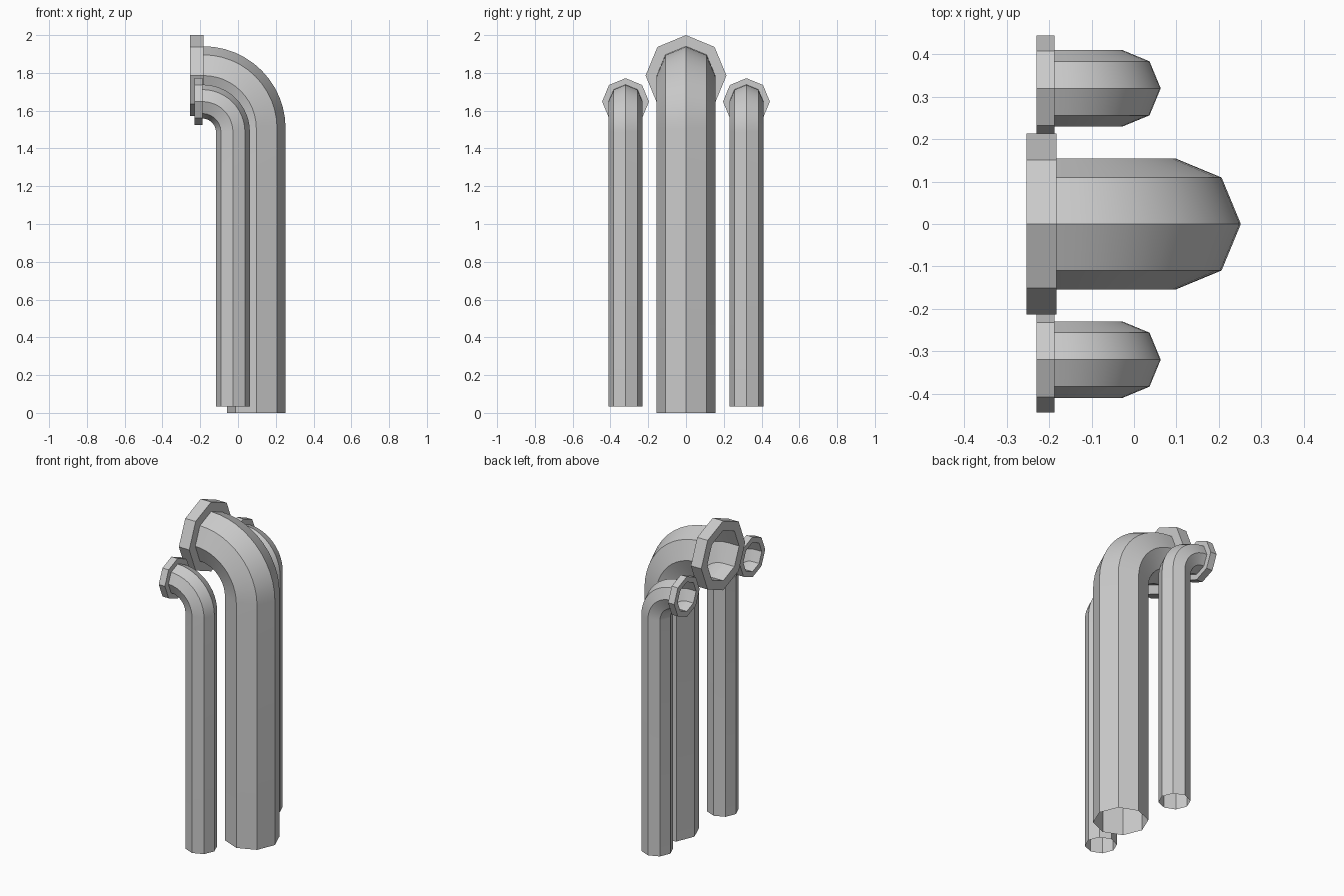
import bpy, bmesh
from math import sin, cos, pi, radians
from mathutils import Vector

cube = bpy.data.objects.get("Cube")
if cube:
    bpy.data.objects.remove(cube, do_unlink=True)

SIDES = 8
BEND_STEPS = 12

metal = bpy.data.materials.new("light grey metal")
metal.use_nodes = True
grey = (0.6, 0.6, 0.6, 1)
metal.diffuse_color = grey
metal.node_tree.nodes["Principled BSDF"].inputs["Base Color"].default_value = grey


def add_ring(bm, centre, axis_out, radius):
    """Octagon around a point; one axis is y, the other is axis_out."""
    y = Vector((0, 1, 0))
    return [bm.verts.new(centre + radius * (cos(2 * pi * i / SIDES) * axis_out
                                            + sin(2 * pi * i / SIDES) * y))
            for i in range(SIDES)]


def bridge(bm, a, b):
    for i in range(SIDES):
        j = (i + 1) % SIDES
        bm.faces.new((a[i], a[j], b[j], b[i]))


def finish(bm, name, flip_check=True):
    bmesh.ops.recalc_face_normals(bm, faces=bm.faces)
    mesh = bpy.data.meshes.new(name)
    bm.to_mesh(mesh)
    bm.free()
    mesh.materials.append(metal)
    obj = bpy.data.objects.new(name, mesh)
    bpy.context.collection.objects.link(obj)
    bpy.ops.object.select_all(action="DESELECT")
    obj.select_set(True)
    bpy.context.view_layer.objects.active = obj
    bpy.ops.object.shade_smooth_by_angle(angle=radians(30))


def make_pipe(name, x, y, base, mouth_z, radius, collar_radius, front, back):
    # Open pipe: straight riser, then a quarter bend towards -x
    bend = x - back
    bm = bmesh.new()
    rings = [add_ring(bm, Vector((x, y, base)), Vector((1, 0, 0)), radius)]
    for i in range(BEND_STEPS + 1):
        a = pi / 2 * i / BEND_STEPS
        out = Vector((cos(a), 0, sin(a)))
        pivot = Vector((back, y, mouth_z - bend))
        rings.append(add_ring(bm, pivot + bend * out, out, radius))
    for a, b in zip(rings, rings[1:]):
        bridge(bm, a, b)
    finish(bm, name + "_pipe")

    # Collar around the open mouth
    bm = bmesh.new()
    up = Vector((0, 0, 1))
    loop = [add_ring(bm, Vector((px, y, mouth_z)), up, r)
            for px, r in ((back, radius), (back, collar_radius),
                          (front, collar_radius), (front, radius))]
    for k in range(4):
        bridge(bm, loop[k], loop[(k + 1) % 4])
    finish(bm, name + "_collar")


# Tall middle pipe and the two smaller side pipes
make_pipe("middle", 0.097, 0, 0, 1.786, 0.155, 0.214, -0.254, -0.183)
for side, name in ((-1, "front"), (1, "rear")):
    make_pipe(name, -0.027, 0.32 * side, 0.033, 1.648, 0.09, 0.124, -0.23, -0.188)
